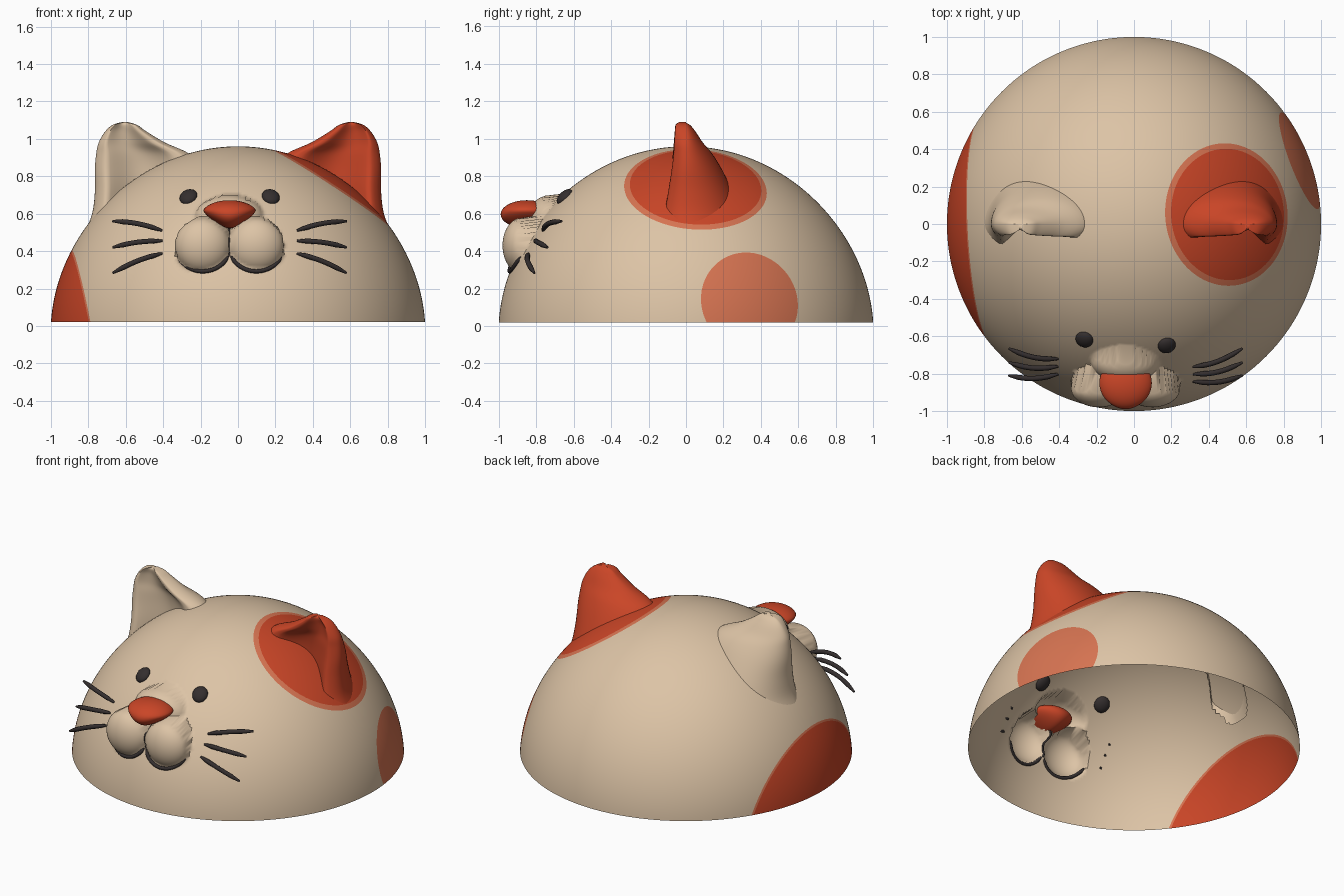
import bpy, bmesh, math
from mathutils import Vector

cube = bpy.data.objects.get("Cube")
if cube:
    bpy.data.objects.remove(cube, do_unlink=True)

BASE, RISE = 0.02, 0.94      # rim height and dome height
FACE_X = -0.045              # centre line of the face


def material(name, rgb):
    m = bpy.data.materials.new(name)
    m.use_nodes = True
    color = (*rgb, 1)
    m.diffuse_color = color
    bsdf = m.node_tree.nodes["Principled BSDF"]
    bsdf.inputs["Base Color"].default_value = color
    bsdf.inputs["Roughness"].default_value = 0.8
    return m


cream = material("cream", (0.72, 0.55, 0.38))
orange = material("orange", (0.59, 0.06, 0.02))
light_orange = material("light orange", (0.68, 0.175, 0.084))
dark = material("charcoal", (0.035, 0.028, 0.028))


def finish(bm, name, mats, angle=50):
    mesh = bpy.data.meshes.new(name)
    bm.to_mesh(mesh)
    bm.free()
    ob = bpy.data.objects.new(name, mesh)
    bpy.context.collection.objects.link(ob)
    for m in mats:
        mesh.materials.append(m)
    bpy.ops.object.select_all(action='DESELECT')
    ob.select_set(True)
    bpy.context.view_layer.objects.active = ob
    bpy.ops.object.shade_smooth_by_angle(angle=math.radians(angle))
    return ob


# Dome profile and the bumps of the face (centre, radii)
def dome_r(z):
    s = min(1, max(0, (z - BASE) / RISE))
    return math.sqrt(1 - s * s) * (1 - 0.06 * s)


def dome_level(p):
    s = (p.z - BASE) / RISE
    return math.hypot(math.hypot(p.x, p.y) / (1 - 0.06 * s), s)


BUMPS = [(Vector((FACE_X + s * 0.143, -0.875, 0.43)), Vector((0.15, 0.105, 0.15)))
         for s in (-1, 1)]
BUMPS.append((Vector((FACE_X, -0.72, 0.57)), Vector((0.19, 0.13, 0.13))))


def pushed_radius(angle, z):
    """Horizontal distance of the skin from the axis, with face bumps."""
    r = dome_r(z)
    dx, dy = math.cos(angle), math.sin(angle)
    for c, e in BUMPS:
        k = 1 - ((z - c.z) / e.z) ** 2
        if k <= 0 or dy > -0.5:
            continue
        a = (dx / e.x) ** 2 + (dy / e.y) ** 2
        b = dx * c.x / e.x ** 2 + dy * c.y / e.y ** 2
        q = b * b - a * ((c.x / e.x) ** 2 + (c.y / e.y) ** 2 - k)
        if q > 0:
            r = max(r, (b + math.sqrt(q)) / a)
    return r


def on_skin(x, z, lift=0.0):
    r = dome_r(z)
    angle = math.atan2(-math.sqrt(r * r - x * x), x)
    r = pushed_radius(angle, z) + lift
    return Vector((r * math.cos(angle), r * math.sin(angle), z))


# Head: open thin shell
def build_head():
    bm = bmesh.new()
    seg, rings = 360, 90
    rows = []
    for j in range(rings):
        z = BASE + RISE * math.sin(math.pi / 2 * j / rings)
        row = []
        for i in range(seg):
            a = math.tau * i / seg
            r = pushed_radius(a, z)
            row.append(bm.verts.new((r * math.cos(a), r * math.sin(a), z)))
        rows.append(row)
    top = bm.verts.new((0, 0, BASE + RISE))
    for j in range(rings):
        for i in range(seg):
            n = (i + 1) % seg
            if j < rings - 1:
                bm.faces.new((rows[j][i], rows[j][n], rows[j + 1][n], rows[j + 1][i]))
            else:
                bm.faces.new((rows[j][i], rows[j][n], top))

    # Coat patches: caps cut off by planes through three points, with a pale border
    patches = [
        ((0.18, 0.05, 0.935), (0.52, -0.36, 0.74), (0.42, 0.47, 0.75), 0.012),
        ((-0.89, 0, 0.40), (-0.85, 0.52, BASE), (-0.79, -0.59, BASE), 0.008),
        ((0.83, 0.34, 0.39), (0.99, 0.11, 0.04), (0.81, 0.58, 0.04), None),
    ]
    for a, b, c, border in patches:
        a, b, c = Vector(a), Vector(b), Vector(c)
        n = (b - a).cross(c - a).normalized()
        if n.dot(a) < 0:
            n.negate()
        steps = [(0, 2)] if border is None else [(0, 2), (border, 1)]
        for offset, index in steps:
            co = a + n * offset
            bmesh.ops.bisect_plane(bm, geom=bm.verts[:] + bm.edges[:] + bm.faces[:],
                                   dist=0.0001, plane_co=co, plane_no=n)
            for f in bm.faces:
                if (f.calc_center_median() - co).dot(n) > 0:
                    f.material_index = index
    finish(bm, "head", [cream, orange, light_orange])


build_head()


# Ears: lofted rings of (height, outer x, inner x, front y, back y)
EAR = [(0.50, 0.82, 0.16, -0.13, 0.34), (0.60, 0.78, 0.17, -0.12, 0.30),
       (0.72, 0.765, 0.18, -0.10, 0.25), (0.84, 0.765, 0.20, -0.08, 0.19),
       (0.92, 0.758, 0.26, -0.07, 0.14), (0.98, 0.745, 0.39, -0.065, 0.09),
       (1.04, 0.71, 0.49, -0.06, 0.05), (1.075, 0.67, 0.54, -0.055, 0.02),
       (1.09, 0.62, 0.59, -0.035, -0.01)]


def spline(keys, steps):
    """Smooth curve through the keys."""
    out = []
    for i in range(len(keys) - 1):
        p = [keys[min(max(i + d, 0), len(keys) - 1)] for d in (-1, 0, 1, 2)]
        for k in range(steps):
            t = k / steps
            out.append([b + t / 2 * (c - a + t * (2 * a - 5 * b + 4 * c - d
                        + t * (3 * (b - c) + d - a))) for a, b, c, d in zip(*p)])
    return out + [list(keys[-1])]


def build_ear(name, side, mat):
    bm = bmesh.new()
    seg = 64
    rows = []
    for z, outer, inner, front, back in spline(EAR, 5):
        cx, w = (outer + inner) / 2, (outer - inner) / 2
        row = []
        for i in range(seg):
            t = math.tau * i / seg
            u, s = math.cos(t), math.sin(t)
            if s >= 0:
                y = back * s
            else:
                # Flat front with a rounded rim and a hollow middle
                hollow = max(0, 1 - ((u - 0.1) / 0.72) ** 2) ** 1.5
                y = front * min(1, -1.6 * s) + hollow * 0.7 * (max(back, 0) * 0.6 + 0.02)
            row.append(bm.verts.new((side * (cx + w * u), y, z)))
        rows.append(row)
    for lo, hi in zip(rows, rows[1:]):
        for i in range(seg):
            n = (i + 1) % seg
            bm.faces.new((lo[i], lo[n], hi[n], hi[i]))
    bm.faces.new(rows[-1])
    # Drop what lies under the head's skin
    hidden = [f for f in bm.faces if all(dome_level(v.co) < 0.985 for v in f.verts)]
    bmesh.ops.delete(bm, geom=hidden, context='FACES')
    bmesh.ops.recalc_face_normals(bm, faces=bm.faces[:])
    finish(bm, name, [mat], 70)


build_ear("left_ear", 1, orange)
build_ear("right_ear", -1, cream)


# Nose: rounded triangle
bm = bmesh.new()
bmesh.ops.create_uvsphere(bm, u_segments=40, v_segments=24, radius=1)
for v in bm.verts:
    h = min(1, (v.co.z + 1) / 1.3)
    v.co = Vector((FACE_X + v.co.x * 0.148 * (0.4 + 0.6 * h), -0.85 + v.co.y * 0.14,
                   0.597 + v.co.z * 0.075))
finish(bm, "nose", [orange], 80)


# Eyes: flattened beads lying on the skin
for name, side in (("left_eye", 1), ("right_eye", -1)):
    bm = bmesh.new()
    bmesh.ops.create_uvsphere(bm, u_segments=28, v_segments=16, radius=1)
    p = on_skin(FACE_X + side * 0.22, 0.69)
    turn = Vector((p.x, p.y, p.z)).to_track_quat('Z', 'Y')
    for v in bm.verts:
        v.co = p + turn @ Vector((v.co.x * 0.048, v.co.y * 0.052, v.co.z * 0.028))
    finish(bm, name, [dark], 80)


# Whiskers and mouth: tubes along short paths
def tube(name, points, radius, taper=True):
    cu = bpy.data.curves.new(name, 'CURVE')
    cu.dimensions = '3D'
    cu.bevel_depth = radius
    cu.bevel_resolution = 3
    cu.use_fill_caps = True
    sp = cu.splines.new('POLY')
    sp.points.add(len(points) - 1)
    for i, (pt, p) in enumerate(zip(sp.points, points)):
        pt.co = (*p, 1)
        edge = min(i, len(points) - 1 - i)
        pt.radius = min(1, 0.45 + 0.3 * edge) if taper else 1
    ob = bpy.data.objects.new(name, cu)
    bpy.context.collection.objects.link(ob)
    cu.materials.append(dark)


WHISKERS = [("upper", 0.51, 0.56, -0.665, 0.012),
            ("middle", 0.455, 0.42, -0.74, 0.010),
            ("lower", 0.388, 0.283, -0.81, 0.012)]
for label, side in (("left", 1), ("right", -1)):
    for level, z0, z1, y1, arch in WHISKERS:
        start = on_skin(FACE_X + side * 0.36, z0)
        end = Vector((FACE_X + side * 0.625, y1, z1))
        path = []
        for k in range(11):
            t = k / 10
            p = start.lerp(end, t)
            bow = math.sin(math.pi * t)
            path.append(p + Vector((0, -0.02 * bow, arch * bow)))
        tube(f"{label}_{level}_whisker", path, 0.014)

    # Mouth line under each cheek lobe
    arc = []
    for k in range(25):
        a = math.radians(205 + 130 * k / 24)
        x = FACE_X + side * 0.143 + 0.148 * math.cos(a)
        z = 0.43 + 0.138 * math.sin(a)
        r = dome_r(z)
        arc.append(Vector((x, -math.sqrt(r * r - x * x) - 0.006, z)))
    tube(f"{label}_mouth_line", arc, 0.011)

tube("lip_crease", [on_skin(FACE_X, 0.37 + 0.016 * k) for k in range(11)], 0.006, False)
